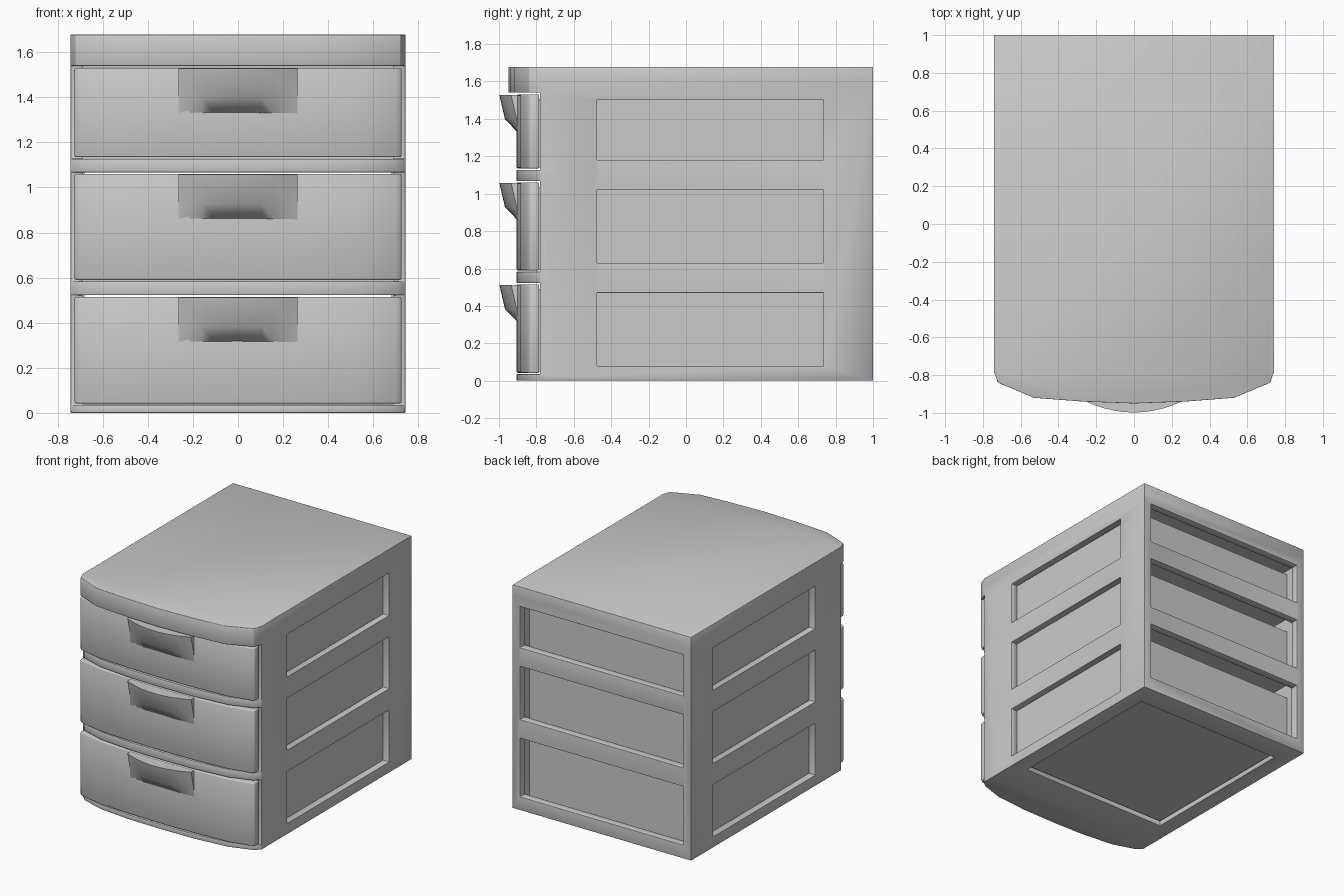
import bpy, bmesh

if "Cube" in bpy.data.objects:
    bpy.data.objects.remove(bpy.data.objects["Cube"])


def finish(bm, name):
    bmesh.ops.recalc_face_normals(bm, faces=bm.faces)
    me = bpy.data.meshes.new(name)
    bm.to_mesh(me)
    bm.free()
    ob = bpy.data.objects.new(name, me)
    bpy.context.collection.objects.link(ob)
    return ob


def activate(ob):
    bpy.ops.object.select_all(action='DESELECT')
    ob.select_set(True)
    bpy.context.view_layer.objects.active = ob


def prism(name, outline, z0, z1):
    bm = bmesh.new()
    low = [bm.verts.new((x, y, z0)) for x, y in outline]
    face = bm.faces.new(low)
    ext = bmesh.ops.extrude_face_region(bm, geom=[face])
    for v in ext['geom']:
        if isinstance(v, bmesh.types.BMVert):
            v.co.z = z1
    return finish(bm, name)


def box(name, x, y, z):
    return prism(name, [(x[0], y[0]), (x[1], y[0]), (x[1], y[1]), (x[0], y[1])], *z)


def bowed(name, half_front, back, z0, z1):
    # outline mirrored in x: half_front runs from the centre to the right side
    right = half_front + [(half_front[-1][0], back)]
    left = [(-x, y) for x, y in reversed(right) if x > 0]
    return prism(name, right + left, z0, z1)


def boolean(target, other, op):
    activate(target)
    m = target.modifiers.new(op, 'BOOLEAN')
    m.operation, m.solver, m.object = op, 'EXACT', other
    bpy.ops.object.modifier_apply(modifier=m.name)
    bpy.data.objects.remove(other, do_unlink=True)


def soften(ob, width, segments=2):
    m = ob.modifiers.new("soft_edges", 'BEVEL')
    m.width, m.segments, m.limit_method = width, segments, 'ANGLE'
    m.angle_limit = 0.6
    activate(ob)
    bpy.ops.object.modifier_apply(modifier=m.name)
    bpy.ops.object.shade_smooth_by_angle(angle=0.9)


TOP = [(0, -0.95), (0.27, -0.94), (0.53, -0.92), (0.72, -0.84), (0.742, -0.78)]
RAIL = [(0, -0.905), (0.27, -0.9), (0.53, -0.875), (0.70, -0.82), (0.742, -0.78)]
FRONT = [(0, -0.905), (0.27, -0.9), (0.53, -0.885), (0.70, -0.85), (0.725, -0.835)]
W = 0.742

# cabinet shell, hollowed from the front
cabinet = box("cabinet_frame", (-W, W), (-0.78, 1.0), (0, 1.6))
boolean(cabinet, box("cavity", (-0.69, 0.69), (-1.2, 0.94), (0.04, 1.54)), 'DIFFERENCE')

# side, rear and floor openings
for z in ((0.08, 0.47), (0.63, 1.02), (1.18, 1.5)):
    boolean(cabinet, box("side_cut", (-2, 2), (-0.475, 0.735), z), 'DIFFERENCE')
for z in ((0.1, 0.54), (0.68, 1.08), (1.22, 1.53)):
    boolean(cabinet, box("rear_cut", (-0.68, 0.68), (0.9, 2), z), 'DIFFERENCE')
boolean(cabinet, box("floor_cut", (-0.62, 0.62), (-0.45, 0.82), (-1, 0.2)), 'DIFFERENCE')

# overhanging top and bowed front rails
boolean(cabinet, bowed("top", TOP, 1.0, 1.54, 1.678), 'UNION')
for z in ((0, 0.035), (0.523, 0.583), (1.067, 1.127)):
    boolean(cabinet, bowed("front_rail", RAIL, -0.7, *z), 'UNION')
soften(cabinet, 0.008)


def handle(name, top):
    # lofted pull: bulges most at the centre, tapers under the lip
    bm = bmesh.new()
    rings, n = [], 10
    for i in range(n + 1):
        x = -0.265 + 0.53 * i / n
        out = -0.935 - 0.063 * (1 - (x / 0.265) ** 2)
        profile = [(-0.88, top), (out, top), (out + 0.03, top - 0.13),
                   (-0.9, top - 0.2), (-0.88, top - 0.2)]
        rings.append([bm.verts.new((x, y, z)) for y, z in profile])
    for a, b in zip(rings, rings[1:]):
        for j in range(5):
            k = (j + 1) % 5
            bm.faces.new((a[j], a[k], b[k], b[j]))
    bm.faces.new(rings[0])
    bm.faces.new(rings[-1])
    return finish(bm, name)


# drawers: bowed front with pull, open tray behind
for label, z0, z1 in (("bottom", 0.042, 0.515), ("middle", 0.59, 1.06), ("upper", 1.135, 1.53)):
    front = bowed(label + "_drawer_front", FRONT, -0.785, z0, z1)
    soften(front, 0.006)
    pull = handle(label + "_drawer_handle", z1 - 0.002)
    activate(pull)
    bpy.ops.object.shade_smooth_by_angle(angle=0.9)

    tray = box(label + "_drawer_tray", (-0.685, 0.685), (-0.79, 0.88), (z0 + 0.005, z1 - 0.025))
    bm = bmesh.new()
    bm.from_mesh(tray.data)
    bmesh.ops.delete(bm, geom=[f for f in bm.faces if f.normal.z > 0.9], context='FACES_ONLY')
    bm.to_mesh(tray.data)
    bm.free()
    wall = tray.modifiers.new("wall", 'SOLIDIFY')
    wall.thickness, wall.offset = 0.025, -1
